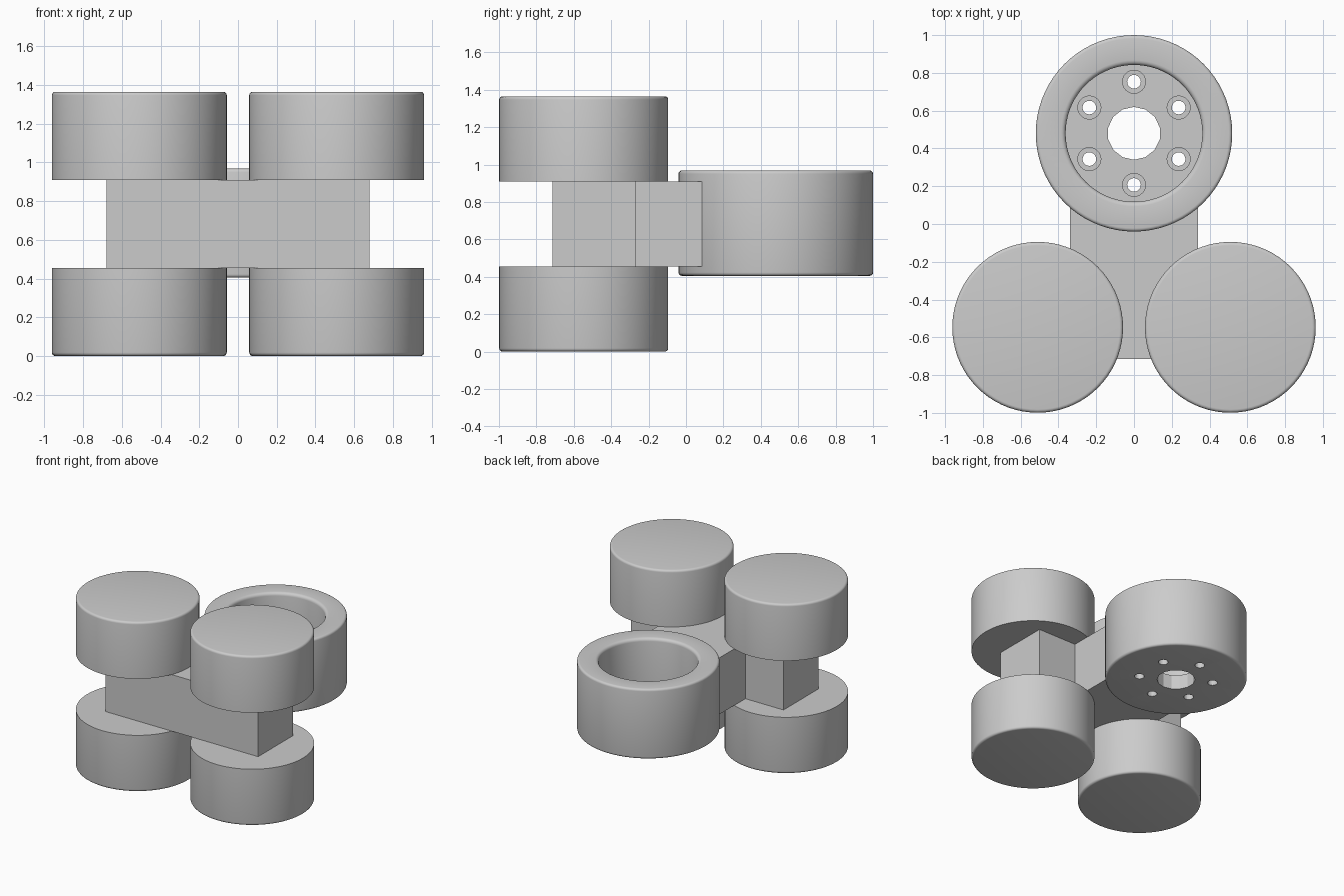
import bpy, bmesh, math
from mathutils import Matrix, Vector

if "Cube" in bpy.data.objects:
    bpy.data.objects.remove(bpy.data.objects["Cube"], do_unlink=True)

grey = bpy.data.materials.new("plain_grey")
grey.use_nodes = True
tone = (0.6, 0.6, 0.6, 1)
grey.diffuse_color = tone
grey.node_tree.nodes["Principled BSDF"].inputs["Base Color"].default_value = tone


def make_object(name, bm, smooth=True):
    bmesh.ops.recalc_face_normals(bm, faces=bm.faces)
    mesh = bpy.data.meshes.new(name)
    bm.to_mesh(mesh)
    bm.free()
    mesh.materials.append(grey)
    obj = bpy.data.objects.new(name, mesh)
    bpy.context.collection.objects.link(obj)
    if smooth:
        select(obj)
        bpy.ops.object.shade_smooth_by_angle(angle=math.radians(35))
    return obj


def select(obj):
    bpy.ops.object.select_all(action='DESELECT')
    obj.select_set(True)
    bpy.context.view_layer.objects.active = obj


def corner(r, z, dr, dz, size, steps=4):
    """Quarter-round from (r, z + dz*size) to (r + dr*size, z)."""
    angles = [math.pi / 2 * i / steps for i in range(steps + 1)]
    return [(r + dr * size * (1 - math.cos(a)), z + dz * size * (1 - math.sin(a)))
            for a in angles]


def lathe(name, profile, centre, segments=72):
    """Spin an (r, z) profile that starts and ends on the axis."""
    bm = bmesh.new()
    verts = [bm.verts.new((r, 0, z)) for r, z in profile]
    edges = [bm.edges.new(pair) for pair in zip(verts, verts[1:])]
    bmesh.ops.spin(bm, geom=verts + edges, cent=(0, 0, 0), axis=(0, 0, 1),
                   angle=math.tau, steps=segments, use_duplicate=False)
    bmesh.ops.remove_doubles(bm, verts=bm.verts, dist=0.0002)
    bmesh.ops.translate(bm, verts=bm.verts, vec=centre)
    return make_object(name, bm)


# Four solid wheels, rounded on the outward rim and sharp where they meet the body
R, H, TOP, ROUND = 0.452, 0.455, 1.365, 0.018
for side, x in (("left", 0.51), ("right", -0.51)):
    upper = [(0, TOP - H), (R, TOP - H)] + corner(R, TOP, -1, -1, ROUND) + [(0, TOP)]
    lower = [(r, TOP - z) for r, z in upper]
    lathe("upper_wheel_" + side, upper, (x, -0.547, 0))
    lathe("lower_wheel_" + side, lower, (x, -0.547, 0))

# T-shaped body: wide front bar with a neck reaching back to the cup
bm = bmesh.new()
half = [(0.68, -0.715), (0.68, -0.27), (0.34, -0.27), (0.34, 0.085)]
outline = half + [(-x, y) for x, y in reversed(half)]
base = bm.faces.new([bm.verts.new((x, y, H)) for x, y in outline])
raised = bmesh.ops.extrude_face_region(bm, geom=[base])["geom"]
bmesh.ops.translate(bm, vec=(0, 0, H), verts=[v for v in raised if isinstance(v, bmesh.types.BMVert)])
make_object("body", bm, smooth=False)

# Deep open cup at the back
CUP = Vector((0, 0.48, 0))
LOW, HIGH, FLOOR, OUT, IN = 0.405, 0.968, 0.52, 0.52, 0.362
profile = [(0, LOW)] + corner(OUT, LOW, -1, 1, 0.018)[::-1]
profile += corner(OUT, HIGH, -1, -1, 0.018)
profile += corner(IN, HIGH, 1, -1, 0.025)[::-1] + [(IN, FLOOR), (0, FLOOR)]
cup = lathe("cup", profile, CUP)

# Centre bore and six counterbored bolt holes through the cup floor
def drill(x, y, radius, bottom, top, segments):
    bm = bmesh.new()
    bmesh.ops.create_cone(bm, cap_ends=True, segments=segments, radius1=radius, radius2=radius,
                          depth=top - bottom,
                          matrix=Matrix.Translation((x, y, (top + bottom) / 2)))
    cutter = make_object("cutter", bm, smooth=False)
    cutter.hide_render = True
    cut = cup.modifiers.new("hole", 'BOOLEAN')
    cut.operation, cut.solver, cut.object = 'DIFFERENCE', 'EXACT', cutter
    select(cup)
    bpy.ops.object.modifier_apply(modifier=cut.name)
    bpy.data.objects.remove(cutter, do_unlink=True)


drill(CUP.x, CUP.y, 0.14, LOW - 0.1, FLOOR + 0.1, 14)
for i in range(6):
    a = math.pi / 2 + i * math.tau / 6
    x, y = CUP.x + 0.273 * math.cos(a), CUP.y + 0.273 * math.sin(a)
    drill(x, y, 0.036, LOW - 0.1, FLOOR + 0.1, 20)
    drill(x, y, 0.061, FLOOR - 0.05, FLOOR + 0.1, 24)
